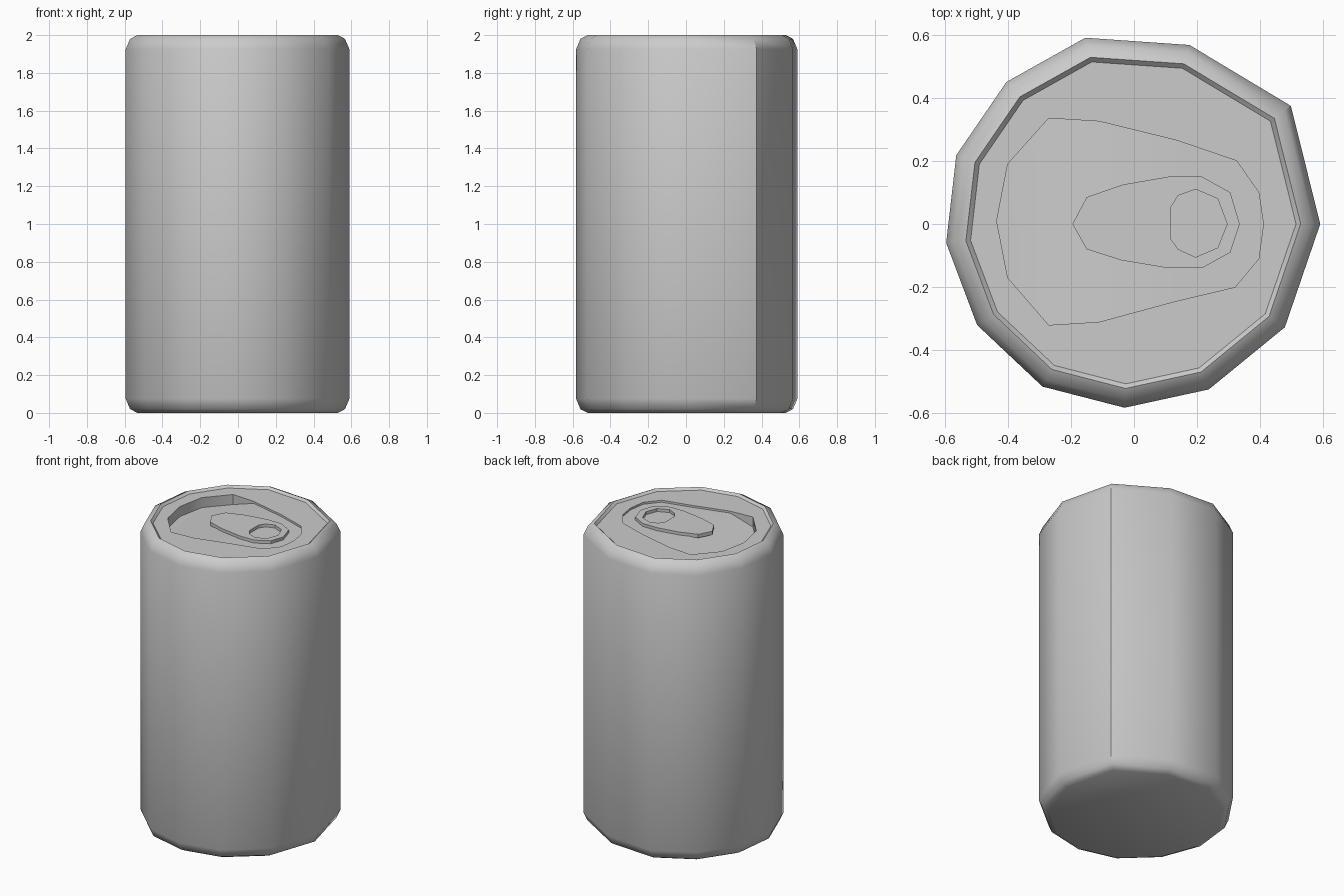
import bpy, bmesh, math

if "Cube" in bpy.data.objects:
    bpy.data.objects.remove(bpy.data.objects["Cube"])


def finish(bm, name, angle):
    bmesh.ops.recalc_face_normals(bm, faces=bm.faces)
    me = bpy.data.meshes.new(name)
    bm.to_mesh(me)
    bm.free()
    ob = bpy.data.objects.new(name, me)
    bpy.context.collection.objects.link(ob)
    bpy.ops.object.select_all(action='DESELECT')
    ob.select_set(True)
    bpy.context.view_layer.objects.active = ob
    bpy.ops.object.shade_smooth_by_angle(angle=math.radians(angle))
    return ob


def ring(bm, outline, z, s=1.0):
    return [bm.verts.new((x * s, y * s, z(x) if callable(z) else z)) for x, y in outline]


def bridge(bm, a, b):
    n = len(a)
    return [bm.faces.new((a[i], a[(i + 1) % n], b[(i + 1) % n], b[i])) for i in range(n)]


def fill_between(bm, a, b):
    edges = []
    for loop in (a, b):
        for i, v in enumerate(loop):
            w = loop[(i + 1) % len(loop)]
            edges.append(bm.edges.get((v, w)) or bm.edges.new((v, w)))
    bmesh.ops.triangle_fill(bm, edges=edges, use_beauty=True, normal=(0, 0, 1))


# Slightly uneven twelve-sided can outline, clockwise
CAN = [(-.154, .59), (.176, .567), (.497, .374), (.59, 0), (.478, -.327), (.237, -.524),
       (-.03, -.582), (-.29, -.515), (-.497, -.32), (-.595, -.06), (-.563, .218), (-.404, .45)]
# Pressed panel in the lid
PANEL = [(-.435, .01), (-.40, .19), (-.27, .335), (-.11, .325), (.135, .265), (.325, .20),
         (.395, .10), (.41, 0), (.395, -.11), (.32, -.20), (.13, -.245), (-.11, -.31),
         (-.27, -.32), (-.40, -.17)]
LID_Z, FLOOR_Z, MOUTH_Z = 1.985, 1.972, 1.918


def floor_height(x):
    return MOUTH_Z if x < -.2 else FLOOR_Z


# Can body with rounded ends, lid and pressed panel
bm = bmesh.new()
profile = [(.895, 0), (.96, .02), (1, .075), (1, 1.925), (.96, 1.98), (.895, 2), (.87, LID_Z)]
rings = [ring(bm, CAN, z, s) for s, z in profile]
for a, b in zip(rings, rings[1:]):
    bridge(bm, a, b)
bm.faces.new(rings[0])
edge = ring(bm, PANEL, LID_Z)
fill_between(bm, rings[-1], edge)
low = ring(bm, PANEL, floor_height)
bridge(bm, edge, low)
bm.faces.new(low[3:12])                          # raised floor
bm.faces.new((low[2], low[3], low[11], low[12]))  # ramp
bm.faces.new(low[12:] + low[:3])                 # mouth floor
finish(bm, "can_body", 40)

# Pull tab with finger hole
TAB = [(-.195, 0), (-.15, .085), (-.035, .125), (.11, .15), (.215, .15), (.305, .10),
       (.335, 0), (.305, -.09), (.215, -.14), (.11, -.14), (-.04, -.115), (-.15, -.08)]
HOLE = [(.115, .05), (.14, .09), (.195, .11), (.265, .08), (.295, 0), (.265, -.075),
        (.195, -.105), (.14, -.08), (.115, -.045)]
bm = bmesh.new()
outer = [ring(bm, TAB, z) for z in (FLOOR_Z - .004, 1.992)]
inner = [ring(bm, HOLE, z) for z in (FLOOR_Z - .004, 1.992)]
bridge(bm, *outer)
bridge(bm, *inner)
for o, i in zip(outer, inner):
    fill_between(bm, o, i)
finish(bm, "pull_tab", 40)
